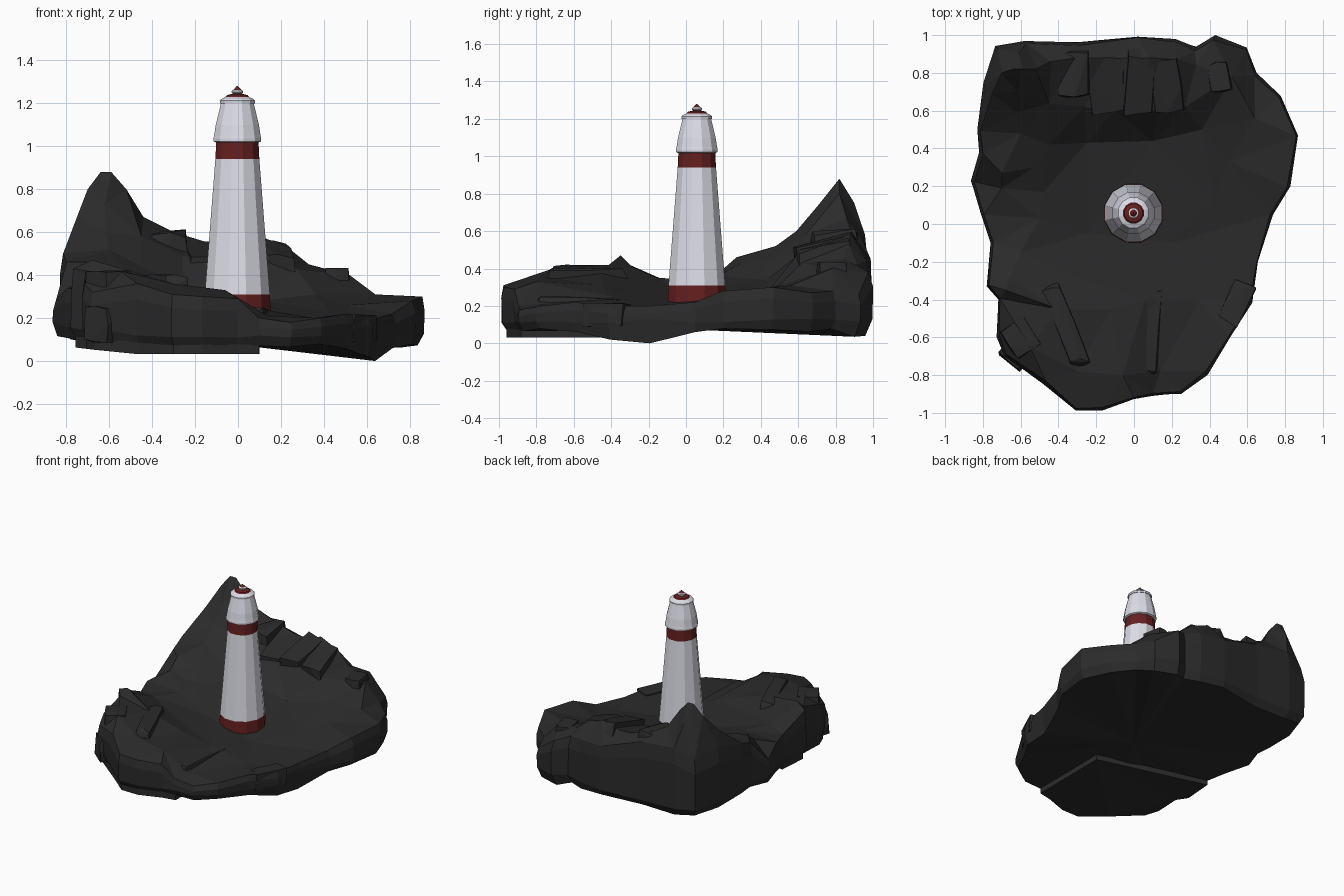
import bpy
import bmesh
import math
import random
from mathutils import Vector
from mathutils.geometry import delaunay_2d_cdt

random.seed(4)
if "Cube" in bpy.data.objects:
    bpy.data.objects.remove(bpy.data.objects["Cube"])


def make_material(name, colour):
    material = bpy.data.materials.new(name)
    material.use_nodes = True
    material.diffuse_color = (*colour, 1)
    shader = material.node_tree.nodes["Principled BSDF"]
    shader.inputs["Base Color"].default_value = (*colour, 1)
    shader.inputs["Roughness"].default_value = 0.8
    return material


rock = make_material("dark rock", (0.024, 0.024, 0.024))
white = make_material("white paint", (0.74, 0.74, 0.82))
red = make_material("deep red paint", (0.13, 0.014, 0.014))


def finish(name, bm, material):
    """Turn a bmesh into a flat shaded object with one material."""
    bmesh.ops.recalc_face_normals(bm, faces=bm.faces[:])
    mesh = bpy.data.meshes.new(name)
    bm.to_mesh(mesh)
    bm.free()
    mesh.materials.append(material)
    obj = bpy.data.objects.new(name, mesh)
    bpy.context.collection.objects.link(obj)
    return obj


def bridge(bm, lower, upper):
    for i in range(len(lower)):
        j = (i + 1) % len(lower)
        bm.faces.new((lower[i], lower[j], upper[j], upper[i]))


# Island shore: x, y and height of the cliff top
shore = [
    (-.74, .95, .52), (-.58, .97, .58), (-.3, .97, .55), (.02, 1, .45), (.22, .98, .44),
    (.33, .94, .42), (.43, 1, .38), (.6, .94, .26), (.65, .8, .28), (.78, .68, .27),
    (.87, .47, .3), (.83, .2, .28), (.74, .05, .22), (.66, -.2, .2), (.63, -.42, .2),
    (.51, -.6, .22), (.39, -.8, .2), (.25, -.9, .18), (.1, -.91, .2), (.0, -.93, .29),
    (-.17, -.99, .3), (-.31, -.99, .31), (-.48, -.85, .36), (-.69, -.7, .32),
    (-.73, -.6, .36), (-.72, -.4, .42), (-.78, -.33, .43), (-.76, -.1, .33),
    (-.81, .05, .34), (-.87, .23, .29), (-.82, .38, .46), (-.83, .5, .5), (-.8, .75, .56)]

# Landmarks on the island's upper surface: x, y, height
landmarks = [
    (-.64, .82, .88), (-.59, .82, .88), (-.7, .8, .8), (-.52, .82, .8), (-.62, .7, .73),
    (-.44, .86, .67), (-.61, .9, .75), (-.62, .59, .6), (-.75, .69, .67), (-.45, .64, .58),
    (-.26, .62, .49), (-.1, .88, .54), (.08, .88, .59), (-.3, .88, .6),
    (.23, .87, .53), (.33, .84, .45), (.52, .78, .4), (.12, .6, .48), (-.1, .6, .47),
    (.27, .62, .43), (.36, .5, .31), (.64, .56, .31), (-.6, .48, .52), (-.45, .42, .44),
    (-.7, .27, .46), (-.53, .3, .43), (-.7, .19, .39), (-.48, .17, .36),
    (-.25, .43, .34), (.1, .44, .28), (.5, .33, .26), (-.5, .03, .34), (-.25, -.05, .27),
    (.2, -.1, .2), (.55, .0, .2), (-.6, -.15, .35), (-.66, -.29, .41), (-.68, -.35, .47),
    (-.4, -.45, .39), (-.26, -.3, .3), (-.55, -.65, .42), (-.3, -.78, .36),
    (-.12, -.45, .31), (-.06, -.8, .33), (.06, -.4, .25), (.14, -.78, .21),
    (.35, -.4, .2), (.42, .12, .23)]


def shore_ring(bm, scale, height, wobble):
    ring = []
    for x, y, top in shore:
        s = scale + random.uniform(-wobble, wobble)
        ring.append(bm.verts.new((x * s, y * s, height(x, top))))
    return ring


def underside(x, top):
    return 0.07 + 0.16 * max(0, -x - 0.55) + random.uniform(-0.012, 0.012)


# Island: triangulated upper surface, steep cliff, shallow underside
bm = bmesh.new()
base = shore_ring(bm, 0.965, underside, 0.01)
for corner, z in ((6, 0.04), (7, 0.035), (13, 0), (14, 0.02)):
    base[corner].co.z = z
low = shore_ring(bm, 0.995, lambda x, top: underside(x, top) + 0.05, 0.005)
high = shore_ring(bm, 0.995, lambda x, top: top * 0.8, 0.005)
rim = shore_ring(bm, 0.98, lambda x, top: top, 0.008)
for lower, upper in ((base, low), (low, high), (high, rim)):
    bridge(bm, lower, upper)

hub = bm.verts.new((0, 0, 0.075))
for i in range(len(base)):
    bm.faces.new((hub, base[i], base[i - 1]))

inner = [bm.verts.new(p) for p in landmarks]
surface = rim + inner
result = delaunay_2d_cdt([v.co.xy for v in surface], [], [list(range(len(rim)))], 1, 1e-5)
for triangle in result[2]:
    bm.faces.new([surface[result[3][i][0]] for i in triangle])
bmesh.ops.join_triangles(bm, faces=[f for f in bm.faces if len(f.verts) == 3],
                         angle_face_threshold=0.2, angle_shape_threshold=0.9)
finish("rock_island", bm, rock)

# Lower shelf stepping down beneath the front corner
bm = bmesh.new()
outline = [(x * 0.97, y * 0.97) for x, y, top in shore[18:28]] + [(.1, -.28)]
bottom = [bm.verts.new((x, y, 0.032 + 0.12 * max(0, -x - 0.5))) for x, y in outline]
top = [bm.verts.new((x, y, 0.12)) for x, y in outline]
bridge(bm, bottom, top)
bmesh.ops.triangulate(bm, faces=[bm.faces.new(bottom), bm.faces.new(top)])
finish("front_shelf", bm, rock)


def crag(name, centre, size, turn=0, tilt=0):
    """Angular slab of rock: a jittered box with a narrowed top."""
    bm = bmesh.new()
    bmesh.ops.create_cube(bm, size=1)
    bmesh.ops.subdivide_edges(bm, edges=bm.edges[:], cuts=1, use_grid_fill=True)
    for v in bm.verts:
        v.co += Vector([random.uniform(-0.06, 0.06) for _ in range(3)])
        if v.co.z > 0.2:
            v.co.xy *= 0.9
    hull = bmesh.ops.convex_hull(bm, input=bm.verts[:])
    unused = [e for e in hull["geom_interior"] if isinstance(e, bmesh.types.BMVert)]
    bmesh.ops.delete(bm, geom=unused, context="VERTS")
    obj = finish(name, bm, rock)
    obj.location = centre
    obj.scale = size
    obj.rotation_euler = (math.radians(tilt), 0, math.radians(turn))


# Outcrops along the ridges and shore
crag("back_block", (-.32, .8, .47), (.17, .26, .25), 0, 4)
crag("back_ridge_slab", (-.15, .76, .42), (.2, .33, .2), 4, 13)
crag("back_ridge_step", (.03, .76, .45), (.15, .34, .2), -3, 15)
crag("back_ridge_end", (.17, .75, .43), (.16, .3, .19), 5, 14)
crag("back_right_boulder", (.45, .78, .35), (.12, .16, .15), 10)
crag("front_left_slab", (-.36, -.54, .3), (.11, .46, .19), 22)
crag("front_left_step", (-.6, -.6, .33), (.16, .18, .17), 35)
crag("front_left_boulder", (-.62, -.68, .17), (.13, .14, .16), 50)
crag("front_slab", (.07, -.58, .18), (.13, .46, .13), -3, -2)
crag("right_shore_rock", (.54, -.42, .15), (.12, .24, .12), -25)

# Tower parts, turned around one axis
axis_x, axis_y = -0.003, 0.058
sides = 12


def turned(name, profile, material):
    """Lathe a list of (radius, height) pairs and cap both ends."""
    bm = bmesh.new()
    rings = []
    for radius, z in profile:
        ring = []
        for k in range(sides):
            a = math.tau * (k + 0.5) / sides
            ring.append(bm.verts.new((axis_x + radius * math.cos(a),
                                      axis_y + radius * math.sin(a), z)))
        rings.append(ring)
    for lower, upper in zip(rings, rings[1:]):
        bridge(bm, lower, upper)
    bm.faces.new(rings[0])
    bm.faces.new(rings[-1])
    finish(name, bm, material)


turned("tower_foot", [(.162, .17), (.16, .24), (.157, .31)], red)
turned("tower_shaft", [(.157, .31), (.106, .94)], white)
turned("upper_band", [(.106, .94), (.102, 1.02)], red)
turned("gallery_ledge", [(.104, 1.018), (.115, 1.023), (.115, 1.037), (.112, 1.05)], white)
turned("lantern_room", [(.112, 1.05), (.104, 1.1), (.079, 1.2)], white)
turned("roof_brim", [(.084, 1.2), (.085, 1.212), (.078, 1.22), (.055, 1.23)], white)
turned("roof_cap", [(.057, 1.23), (.05, 1.238), (.022, 1.245)], red)
turned("finial_ball", [(.018, 1.243), (.028, 1.25), (.028, 1.258), (.018, 1.263)], white)
turned("finial_tip", [(.019, 1.263), (.003, 1.28)], red)
